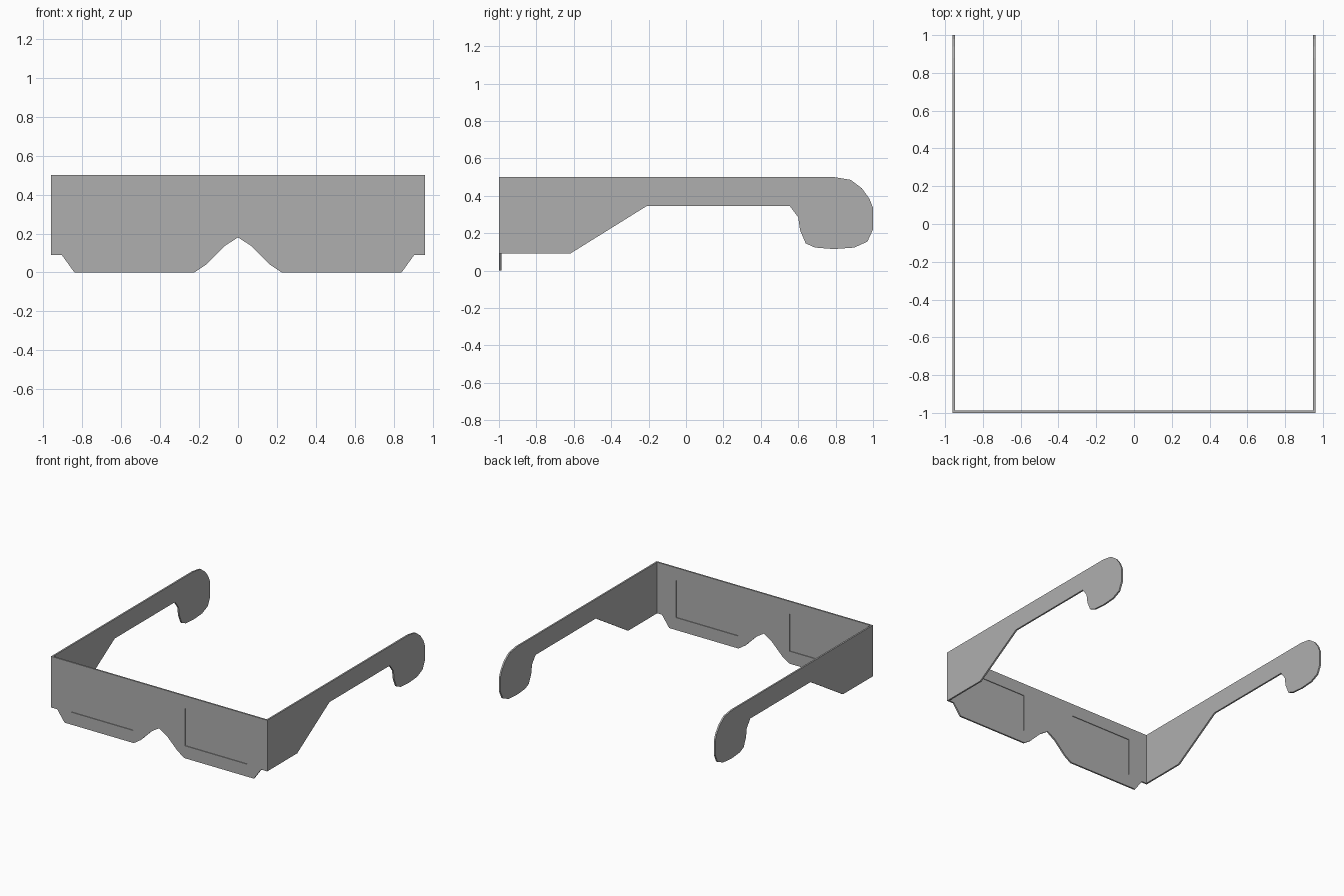
import bpy
from math import pi
from mathutils import Matrix

cube = bpy.data.objects.get("Cube")
if cube:
    bpy.data.objects.remove(cube, do_unlink=True)

T = 0.013          # card thickness
HALF_W = 0.96

card = bpy.data.materials.new("grey card")
card.use_nodes = True
grey = (0.43, 0.43, 0.43, 1)
card.diffuse_color = grey
card.node_tree.nodes["Principled BSDF"].inputs["Base Color"].default_value = grey


def cut_sheet(name, outlines, thickness, matrix):
    """Flat sheet from closed outlines (inner ones become holes)."""
    curve = bpy.data.curves.new(name, 'CURVE')
    curve.dimensions = '2D'
    curve.fill_mode = 'BOTH'
    curve.extrude = thickness / 2
    for pts in outlines:
        s = curve.splines.new('POLY')
        s.points.add(len(pts) - 1)
        for p, (u, v) in zip(s.points, pts):
            p.co = (u, v, 0, 1)
        s.use_cyclic_u = True
    temp = bpy.data.objects.new(name + "_outline", curve)
    bpy.context.collection.objects.link(temp)
    bpy.context.view_layer.update()
    graph = bpy.context.evaluated_depsgraph_get()
    mesh = bpy.data.meshes.new_from_object(temp.evaluated_get(graph))
    bpy.data.objects.remove(temp, do_unlink=True)
    mesh.transform(matrix)
    mesh.materials.clear()
    mesh.materials.append(card)
    for p in mesh.polygons:
        p.use_smooth = False
    ob = bpy.data.objects.new(name, mesh)
    bpy.context.collection.objects.link(ob)
    return ob


def window(side, grow=0.0):
    a, b = sorted((side * (0.23 - grow), side * (0.78 + grow)))
    lo, hi = 0.1 - grow, 0.4 + grow
    return [(a, lo), (b, lo), (b, hi), (a, hi)]


# Upright sheets: front faces -y, arms face +x
upright = Matrix.Rotation(pi / 2, 4, 'X')
sideways = Matrix.Rotation(pi / 2, 4, 'Z') @ upright
front_y = Matrix.Translation((0, -1 + T / 2, 0))

# Front frame with nose notch and two lens openings
half = [(0.07, 0.135), (0.165, 0.04), (0.225, 0), (0.84, 0),
        (0.905, 0.09), (HALF_W, 0.09), (HALF_W, 0.5)]
outline = [(0, 0.18)] + half + [(-x, z) for x, z in reversed(half)]
cut_sheet("front_frame", [outline, window(1), window(-1)], T, front_y @ upright)

# Arm with hooked ear end
arm = [(-1 + T, 0.5), (0.79, 0.5), (0.88, 0.485), (0.94, 0.44), (0.98, 0.385),
       (1, 0.335), (1, 0.22), (0.97, 0.155), (0.9, 0.123), (0.79, 0.115),
       (0.69, 0.123), (0.64, 0.145), (0.61, 0.215), (0.6, 0.285),
       (0.555, 0.345), (-0.21, 0.345), (-0.62, 0.09), (-1 + T, 0.09)]

for side, label in ((1, "left"), (-1, "right")):
    # Lens film set in the middle of the card
    cut_sheet(label + "_lens", [window(side, 0.004)], 0.002, front_y @ upright)
    place = Matrix.Translation((side * (HALF_W - T / 2), 0, 0))
    cut_sheet(label + "_arm", [arm], T, place @ sideways)
